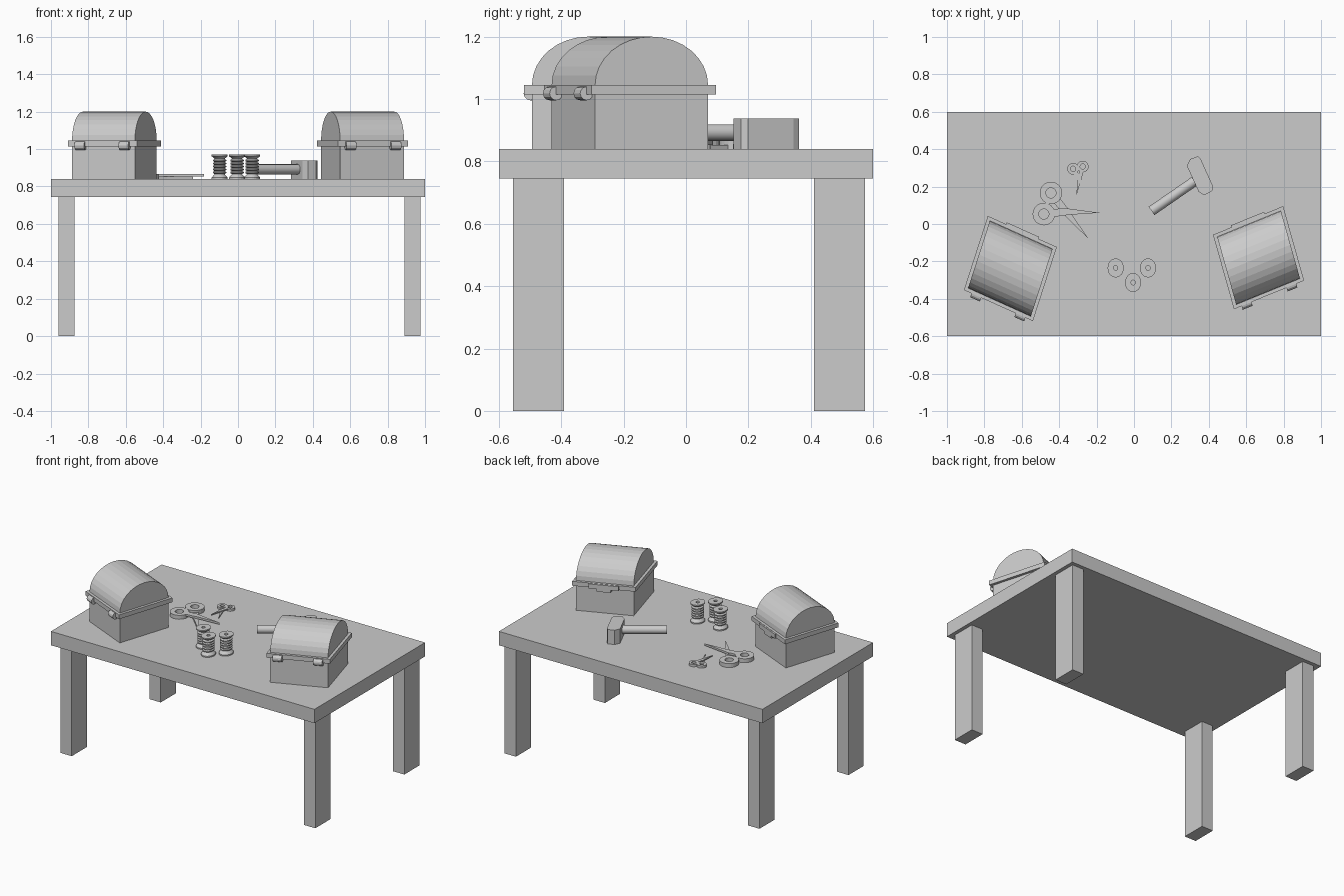
import bpy, bmesh, math
from mathutils import Matrix, Vector

if "Cube" in bpy.data.objects:
    bpy.data.objects.remove(bpy.data.objects["Cube"], do_unlink=True)

grey = bpy.data.materials.new("plain grey")
grey.use_nodes = True
grey.diffuse_color = (0.6, 0.6, 0.6, 1)
grey.node_tree.nodes["Principled BSDF"].inputs["Base Color"].default_value = (0.6, 0.6, 0.6, 1)

TOP = 0.84  # height of the table surface


def finish(name, bm):
    bmesh.ops.recalc_face_normals(bm, faces=bm.faces)
    mesh = bpy.data.meshes.new(name)
    bm.to_mesh(mesh)
    bm.free()
    mesh.materials.append(grey)
    obj = bpy.data.objects.new(name, mesh)
    bpy.context.collection.objects.link(obj)
    return obj


def prism(name, loop, sweep, frame=Matrix()):
    """Sweep a flat outline along a vector, then place it in a frame."""
    bm = bmesh.new()
    sweep = Vector(sweep)
    low = [bm.verts.new(frame @ Vector(p)) for p in loop]
    high = [bm.verts.new(frame @ (Vector(p) + sweep)) for p in loop]
    bm.faces.new(low[::-1])
    bm.faces.new(high)
    for i in range(len(loop)):
        j = (i + 1) % len(loop)
        bm.faces.new((low[i], low[j], high[j], high[i]))
    return finish(name, bm)


def box(name, x0, x1, y0, y1, z0, z1, frame=Matrix()):
    loop = [(x0, y0, z0), (x1, y0, z0), (x1, y1, z0), (x0, y1, z0)]
    return prism(name, loop, (0, 0, z1 - z0), frame)


def lathe(name, profile, centre, y_scale=1.0, steps=24):
    """Turn a closed (radius, height) profile around a vertical axis."""
    bm = bmesh.new()
    rings = []
    for i in range(steps):
        a = math.tau * i / steps
        rings.append([bm.verts.new((centre[0] + r * math.cos(a),
                                    centre[1] + r * math.sin(a) * y_scale, z))
                      for r, z in profile])
    n = len(profile)
    for i in range(steps):
        a, b = rings[i], rings[(i + 1) % steps]
        for k in range(n):
            m = (k + 1) % n
            bm.faces.new((a[k], b[k], b[m], a[m]))
    return finish(name, bm)


def flat(points, z):
    return [(x, y, z) for x, y in points]


# Table
box("table_top", -1, 1, -0.6, 0.6, 0.745, TOP)
for side, x in (("right", -0.917), ("left", 0.932)):
    for end, y in (("front", -0.4725), ("back", 0.4925)):
        box(f"{end}_{side}_leg", x - 0.043, x + 0.043, y - 0.082, y + 0.082, 0, 0.745)


# Chests, each in a slightly skewed unit frame
def chest(side, centre, u, v):
    frame = Matrix(((u[0], v[0], 0, centre[0]), (u[1], v[1], 0, centre[1]),
                    (0, 0, 1, 0), (0, 0, 0, 1)))
    box(f"{side}_chest_body", -0.455, 0.455, -0.455, 0.455, TOP, 1.015, frame)
    box(f"{side}_chest_rim", -0.5, 0.5, -0.5, 0.5, 1.015, 1.045, frame)
    arc = [math.pi * i / 16 for i in range(17)]
    dome = [(-0.455, 0.455 * math.cos(a), 1.045 + 0.155 * math.sin(a)) for a in arc]
    prism(f"{side}_chest_lid", dome, (0.91, 0, 0), frame)
    for i, x in enumerate((-0.32, 0.32)):
        knob = [(x - 0.07, -0.497 + 0.053 * math.cos(a), 1.018 + 0.022 * math.sin(a))
                for a in (math.tau * k / 12 for k in range(12))]
        prism(f"{side}_chest_latch_{i + 1}", knob, (0.14, 0, 0), frame)
    box(f"{side}_chest_hinge", -0.235, 0.235, 0.49, 0.525, 1.013, 1.043, frame)
    box(f"{side}_chest_hinge_tab", -0.11, 0.11, 0.45, 0.515, 0.993, 1.02, frame)


chest("right", (-0.661, -0.238), (0.369, -0.166), (0.128, 0.396))
chest("left", (0.666, -0.18), (0.375, 0.153), (-0.112, 0.398))

# Thread spools with flared ends and wound ridges
spool = [(0.011, 0), (0.043, 0), (0.043, 0.008), (0.027, 0.026)]
for i in range(5):
    z = 0.028 + 0.016 * i
    spool += [(0.029, z), (0.036, z + 0.004), (0.036, z + 0.010), (0.029, z + 0.014)]
spool += [(0.027, 0.109), (0.043, 0.122), (0.043, 0.13), (0.011, 0.13)]
spool = [(r, z + TOP) for r, z in spool]
for i, centre in enumerate(((-0.098, -0.235), (-0.005, -0.313), (0.075, -0.235))):
    lathe(f"thread_spool_{i + 1}", spool, centre, 1.18)

# Hammer
head = [(0.283, 0.31), (0.30, 0.347), (0.342, 0.362), (0.358, 0.345),
        (0.424, 0.198), (0.417, 0.176), (0.374, 0.153), (0.346, 0.172)]
prism("hammer_head", flat(head, TOP), (0, 0, 0.098))
start, end = Vector((0.094, 0.07, 0.892)), Vector((0.34, 0.24, 0.892))
across = Vector((-(end - start).y, (end - start).x, 0)).normalized()
grip = [start + 0.027 * (across * math.cos(a) + Vector((0, 0, math.sin(a))))
        for a in (math.tau * k / 16 for k in range(16))]
handle = prism("hammer_handle", grip, end - start)
handle.data.polygons.foreach_set("use_smooth", [len(p.vertices) == 4 for p in handle.data.polygons])


# Scissors: each half is a finger ring, a shank and a pointed blade
def scissors(name, halves, pivot, outer, inner, width, thick):
    pivot = Vector(pivot)
    for i, (ring, tip) in enumerate(halves):
        ring, tip = Vector(ring), Vector(tip)
        z0 = TOP + i * thick * 0.5
        z1 = z0 + thick * 0.5
        lathe(f"{name}_ring_{i + 1}",
              [(inner, TOP), (outer, TOP), (outer, TOP + thick), (inner, TOP + thick)], ring)
        along = (pivot - ring).normalized()
        side = Vector((-along.y, along.x)) * width
        edge = ring + along * (inner + outer) / 2
        shank = [edge - side, pivot - side, pivot + side, edge + side]
        prism(f"{name}_shank_{i + 1}", flat(shank, z0), (0, 0, z1 - z0))
        along = (tip - pivot).normalized()
        side = Vector((-along.y, along.x)) * width
        back = pivot - along * width
        blade = [back - side, tip, back + side]
        prism(f"{name}_blade_{i + 1}", flat(blade, z0), (0, 0, z1 - z0))


scissors("large_scissors", (((-0.444, 0.166), (-0.24, -0.083)),
                            ((-0.482, 0.053), (-0.183, 0.06))),
         (-0.365, 0.066), 0.06, 0.027, 0.02, 0.027)
scissors("small_scissors", (((-0.326, 0.295), (-0.252, 0.15)),
                            ((-0.274, 0.307), (-0.308, 0.15))),
         (-0.293, 0.238), 0.031, 0.014, 0.011, 0.016)
